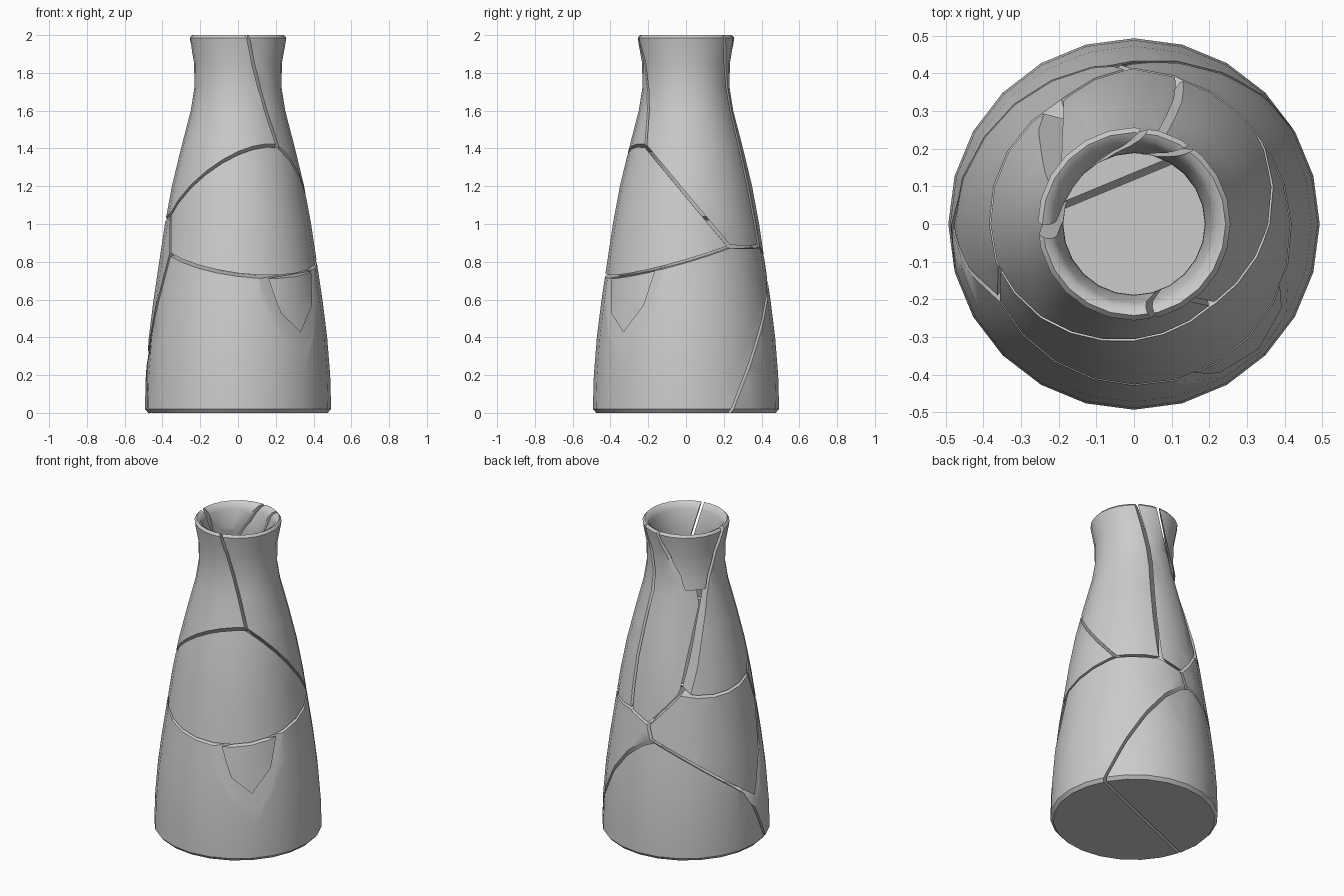
import bpy, bmesh, math
from mathutils import Vector

if "Cube" in bpy.data.objects:
    bpy.data.objects.remove(bpy.data.objects["Cube"])

SIDES = 24
GAP = 0.008  # half width of a crack

# Outer wall profile (radius, z); the inner wall is the same curve moved inwards
WALL = [(.493, .02), (.488, .2), (.472, .4), (.447, .6), (.417, .8), (.387, 1), (.35, 1.2),
        (.302, 1.4), (.25, 1.6), (.231, 1.72), (.232, 1.85), (.252, 1.96), (.256, 1.985)]
INNER = [(r - (.043 if z > 1.5 else .056), z) for r, z in reversed(WALL[1:-1])]
PROFILE = [(0, 0), (.475, 0)] + WALL + [(.243, 2), (.224, 1.99)] + INNER + [(.41, .13), (0, .13)]

# One point inside each shard
SHARDS = {
    "neck_front_left": (-.15, -.2, 1.6),
    "rim_chip": (-.17, .17, 1.9),
    "neck_back": (0, .3, 1.4),
    "neck_right": (.25, 0, 1.5),
    "middle_front": (.1, -.38, 1),
    "middle_left": (-.38, .2, .8),
    "base_front": (0, -.2, .3),
    "base_back": (-.1, .45, .2),
    "surface_flake": (.31, -.31, .65),
}

# Points on the surface where cracks meet each other or an edge
MEET = {
    "front": (.21, -.22, 1.42), "left": (-.36, -.12, 1.05), "left_low": (-.36, -.2, .84),
    "right": (.33, .23, .88), "back_right": (.13, .39, .88), "back": (-.02, .4, .83),
    "back_left": (-.19, .33, 1.03), "neck": (-.21, .09, 1.67), "back_low": (-.07, .41, .72),
    "foot_left": (-.474, -.03, .31), "foot_right": (.44, .24, 0),
    "flake_left": (.13, -.41, .72), "flake_right": (.425, -.11, .77),
    "rim_front": (.05, -.25, 2), "rim_left": (-.25, -.01, 2),
    "rim_back": (.03, .25, 2), "rim_right": (.15, .2, 2),
}

# Cracks: two shards, two meeting points, and a third point on the plane
# (a meeting point, a height on the axis, or a free point)
CRACKS = [
    ("neck_front_left", "neck_right", "rim_front", "front", (.02, -.18, 2)),
    ("neck_front_left", "middle_front", "left", "front", (-.05, -.31, 1.35)),
    ("neck_right", "middle_front", "front", "right", (.36, 0, 1.155)),
    ("middle_front", "middle_left", "left", "left_low", (0, .1, .95)),
    ("middle_front", "base_front", "left_low", "flake_left", "right"),
    ("middle_front", "surface_flake", "left_low", "flake_left", "right"),
    ("neck_right", "base_front", "right", "back_right", .9),
    ("neck_back", "base_front", "back_right", "back", .97),
    ("neck_back", "middle_left", "back", "back_left", 1.01),
    ("neck_front_left", "middle_left", "back_left", "left", 1.14),
    ("neck_front_left", "neck_back", "back_left", "neck", (.1, 0, 1.67)),
    ("neck_front_left", "rim_chip", "rim_left", "neck", (-.19, -.02, 2)),
    ("rim_chip", "neck_back", "rim_back", "neck", (-.03, .18, 2)),
    ("neck_back", "neck_right", "rim_right", "back_right", (.08, .17, 2)),
    ("middle_left", "base_front", "left_low", "foot_left", "back"),
    ("middle_left", "base_back", "foot_left", "back_low", (-.37, .25, .525)),
    ("base_front", "base_back", "foot_right", "back_low", (-.48, -.14, 0)),
    ("base_front", "surface_flake", "flake_left", "flake_right", (.34, -.335, .36)),
]


def point(p):
    if isinstance(p, str):
        p = MEET[p]
    return Vector((0, 0, p)) if isinstance(p, float) else Vector(p)


def finish(bm, name):
    bmesh.ops.recalc_face_normals(bm, faces=bm.faces)
    me = bpy.data.meshes.new(name)
    bm.to_mesh(me)
    bm.free()
    return me


def vase_mesh():
    """Closed hollow lathe."""
    bm = bmesh.new()
    rings = []
    for r, z in PROFILE:
        if r == 0:
            rings.append([bm.verts.new((0, 0, z))] * SIDES)
        else:
            turn = [2 * math.pi * i / SIDES for i in range(SIDES)]
            rings.append([bm.verts.new((r * math.cos(t), r * math.sin(t), z)) for t in turn])
    for a, b in zip(rings, rings[1:]):
        for i in range(SIDES):
            j = (i + 1) % SIDES
            bm.faces.new(list(dict.fromkeys((a[i], a[j], b[j], b[i]))))
    return finish(bm, "vase")


def cell_mesh(name):
    """Convex block bounded by every crack plane that touches the shard."""
    bm = bmesh.new()
    bmesh.ops.create_cube(bm, size=6)
    if name == "rim_chip":  # reaches no lower than the neck junction
        bmesh.ops.translate(bm, verts=bm.verts, vec=(0, 0, 4.64))
    seed = Vector(SHARDS[name])
    for a, b, *pts in CRACKS:
        if name not in (a, b):
            continue
        p, q, r = map(point, pts)
        n = (q - p).cross(r - p).normalized()
        if n.dot(seed - p) < 0:
            n.negate()
        bmesh.ops.bisect_plane(bm, geom=bm.verts[:] + bm.edges[:] + bm.faces[:], dist=1e-6,
                               plane_co=p + n * GAP, plane_no=n, clear_inner=True)
        rim = [e for e in bm.edges if e.is_boundary]
        if rim:
            bmesh.ops.holes_fill(bm, edges=rim, sides=0)
    return finish(bm, "cell")


# Break the vase into shards
vase = vase_mesh()
for name in SHARDS:
    shard = bpy.data.objects.new(name, vase.copy())
    cell = bpy.data.objects.new(name + "_cutter", cell_mesh(name))
    cell.hide_render = True
    bpy.context.collection.objects.link(shard)
    bpy.context.collection.objects.link(cell)
    mod = shard.modifiers.new("break", 'BOOLEAN')
    mod.operation, mod.solver, mod.object = 'INTERSECT', 'EXACT', cell
    bpy.ops.object.select_all(action='DESELECT')
    bpy.context.view_layer.objects.active = shard
    shard.select_set(True)
    bpy.ops.object.modifier_apply(modifier=mod.name)
    bpy.data.objects.remove(cell)
    bpy.ops.object.shade_smooth_by_angle(angle=math.radians(40))
